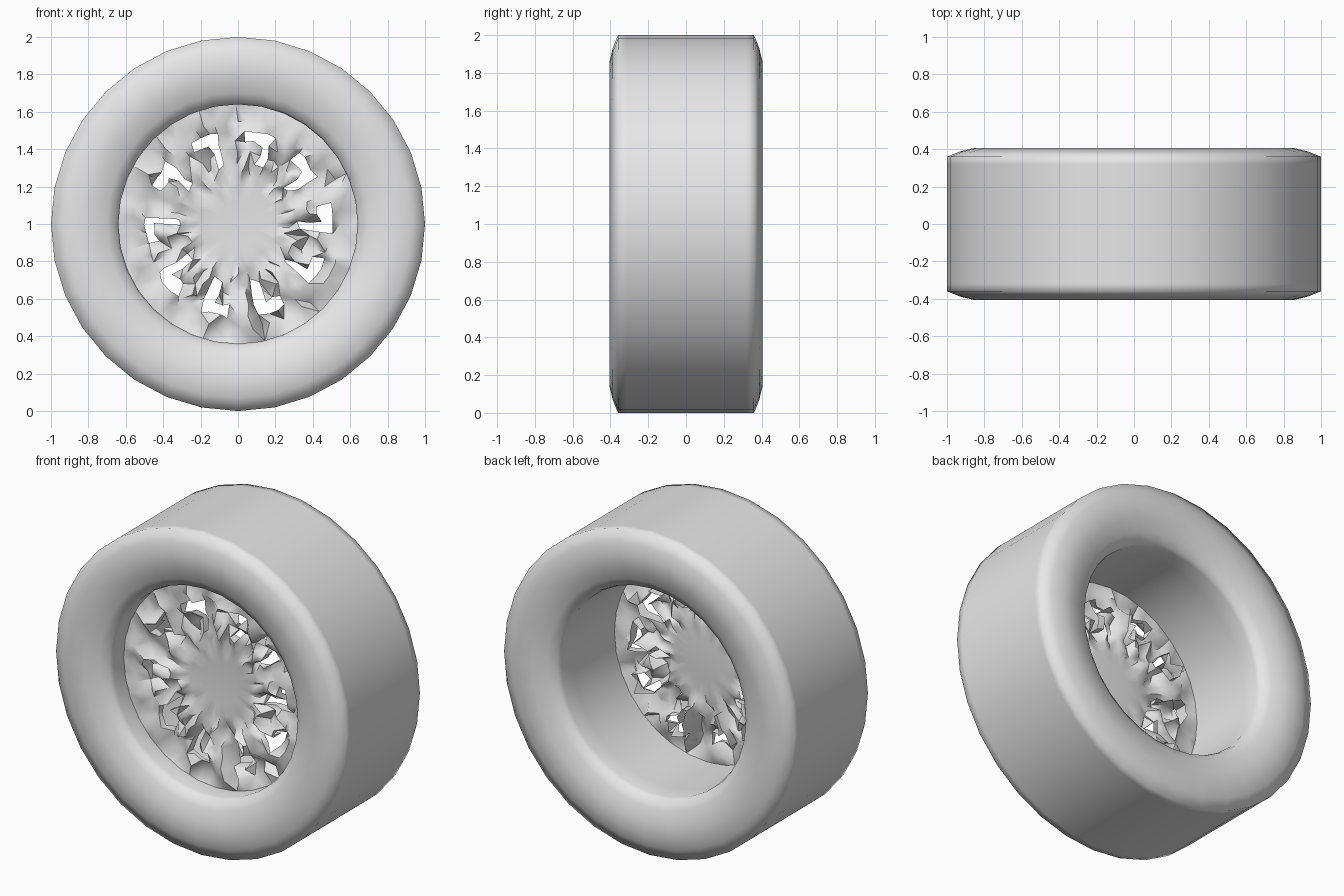
import bpy, bmesh, math, random
from mathutils import Vector

random.seed(4)
cube = bpy.data.objects.get("Cube")
if cube:
    bpy.data.objects.remove(cube, do_unlink=True)

grey = bpy.data.materials.new("plain grey")
grey.use_nodes = True
grey.diffuse_color = (0.8, 0.8, 0.8, 1)
grey.node_tree.nodes["Principled BSDF"].inputs["Base Color"].default_value = (0.8, 0.8, 0.8, 1)

AXLE = 1.0


def ring(bm, radius, y, count):
    """Circle of vertices around the axle, starting at +x."""
    steps = [2 * math.pi * i / count for i in range(count)]
    return [bm.verts.new((radius * math.cos(a), y, AXLE + radius * math.sin(a))) for a in steps]


def radius_of(v):
    return math.hypot(v.co.x, v.co.z - AXLE)


def finish(bm, name, angle):
    bmesh.ops.recalc_face_normals(bm, faces=bm.faces)
    mesh = bpy.data.meshes.new(name)
    bm.to_mesh(mesh)
    bm.free()
    obj = bpy.data.objects.new(name, mesh)
    bpy.context.collection.objects.link(obj)
    mesh.materials.append(grey)
    bpy.ops.object.select_all(action='DESELECT')
    obj.select_set(True)
    bpy.context.view_layer.objects.active = obj
    bpy.ops.object.shade_smooth_by_angle(angle=math.radians(angle))
    return obj


# Tyre with hollow barrel: half profile (radius, depth), mirrored front to back
half = [(0.64, 0.2), (0.64, 0.31), (0.65, 0.34), (0.70, 0.37), (0.78, 0.395),
        (0.86, 0.405), (0.93, 0.388), (1.0, 0.36), (1.0, 0.32)]
profile = [(r, -d) for r, d in half] + [(r, d) for r, d in reversed(half)]
SIDES = 32
bm = bmesh.new()
rings = [ring(bm, r, y, SIDES) for r, y in profile]
for a, b in zip(rings, rings[1:] + rings[:1]):
    for i in range(SIDES):
        j = (i + 1) % SIDES
        bm.faces.new((a[i], a[j], b[j], b[i]))
finish(bm, "tyre", 80)

# Rim disc: flat hub and outer edge, with ten bent openings between
OPENINGS, COLS = 10, 6
COUNT = OPENINGS * COLS
radii = [0.12, 0.2, 0.26, 0.32, 0.38, 0.44, 0.5, 0.56, 0.64]
bm = bmesh.new()
rings = [ring(bm, r, -0.17 - 0.04 * min(1, r / 0.6), COUNT) for r in radii]
bm.faces.new(rings[0])
for k, (a, b) in enumerate(zip(rings, rings[1:])):
    for i in range(COUNT):
        col = i % COLS
        radial_leg = col == 2 and k in (3, 4)
        cross_leg = col in (2, 3, 4) and k == 5
        if radial_leg or cross_leg:
            continue
        j = (i + 1) % COUNT
        bm.faces.new((a[i], a[j], b[j], b[i]))

# Crumple the spoke zone
for v in bm.verts:
    r = radius_of(v)
    if 0.24 < r < 0.6:
        amount = 0.045 if r > 0.3 else 0.02
        v.co += Vector((random.uniform(-0.014, 0.014), random.uniform(-amount, amount),
                        random.uniform(-0.014, 0.014)))

# Ragged flanges folded back around each opening
edges = [e for e in bm.edges if e.is_boundary and max(radius_of(v) for v in e.verts) < 0.62]
flange = bmesh.ops.extrude_edge_only(bm, edges=edges)["geom"]
for v in flange:
    if isinstance(v, bmesh.types.BMVert):
        v.co.y += random.uniform(0.01, 0.09)
bmesh.ops.triangulate(bm, faces=[f for f in bm.faces if len(f.verts) == 4])

# Turn the openings to line up with the axle's horizontal
turn = math.radians(-17)
for v in bm.verts:
    x, z = v.co.x, v.co.z - AXLE
    v.co.x = x * math.cos(turn) - z * math.sin(turn)
    v.co.z = AXLE + x * math.sin(turn) + z * math.cos(turn)
finish(bm, "rim_disc", 60)
